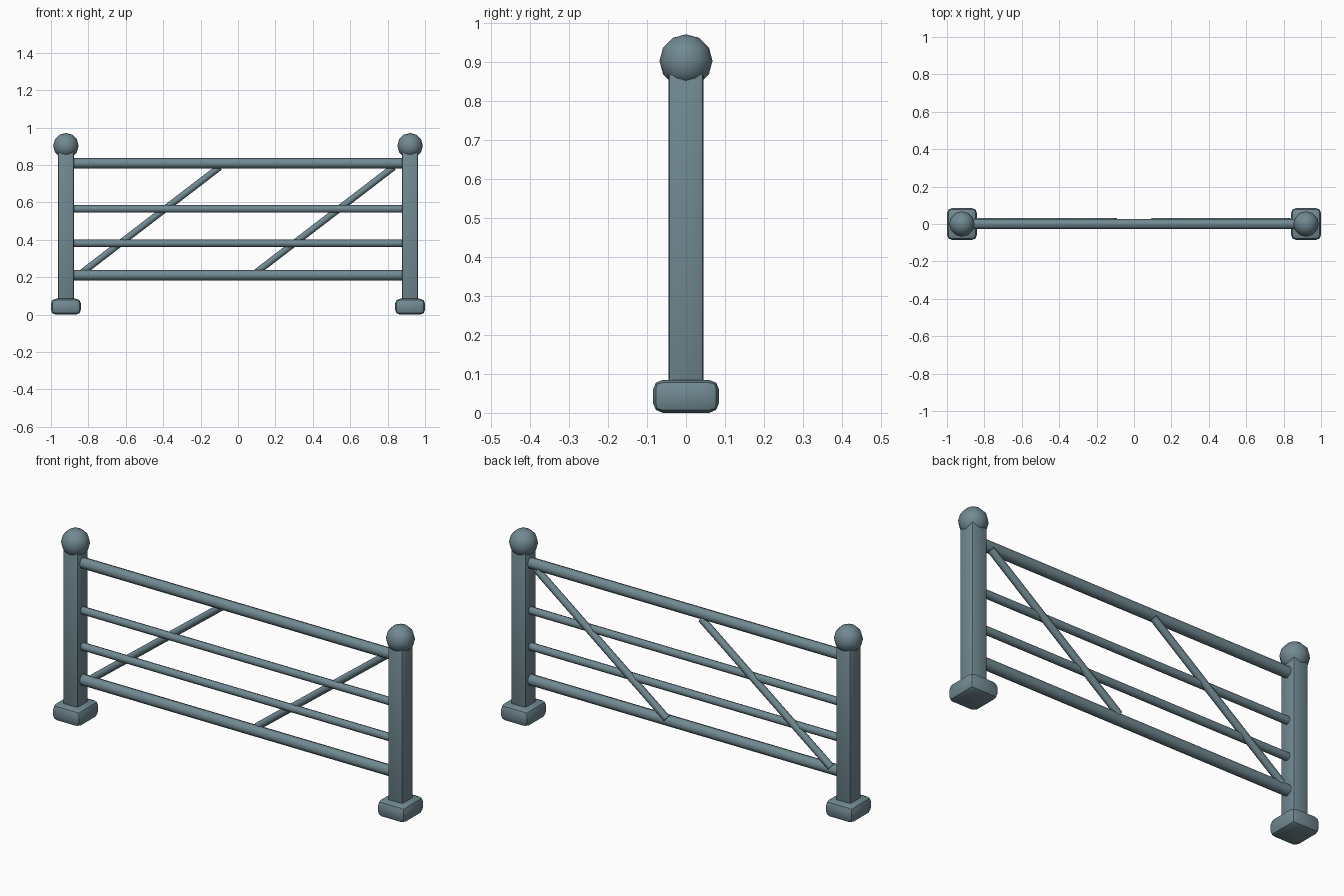
import bpy
from mathutils import Vector

if "Cube" in bpy.data.objects:
    bpy.data.objects.remove(bpy.data.objects["Cube"])

paint = bpy.data.materials.new("slate_paint")
paint.diffuse_color = (0.165, 0.25, 0.285, 1)
paint.use_nodes = True
paint.node_tree.nodes["Principled BSDF"].inputs["Base Color"].default_value = paint.diffuse_color


def finish(ob, name, angle=0.9):
    ob.name = name
    ob.data.materials.append(paint)
    bpy.ops.object.select_all(action='DESELECT')
    ob.select_set(True)
    bpy.context.view_layer.objects.active = ob
    bpy.ops.object.shade_smooth_by_angle(angle=angle)


def block(name, loc, size, bevel, segments):
    bpy.ops.mesh.primitive_cube_add(size=1, location=loc)
    ob = bpy.context.object
    ob.scale = size
    bpy.ops.object.transform_apply(location=False, rotation=False, scale=True)
    mod = ob.modifiers.new("bevel", 'BEVEL')
    mod.width = bevel
    mod.segments = segments
    bpy.ops.object.modifier_apply(modifier="bevel")
    finish(ob, name, 0.5)


def bar(name, a, b, radius):
    a, b = Vector(a), Vector(b)
    bpy.ops.mesh.primitive_cylinder_add(vertices=8, radius=radius,
                                        depth=(b - a).length, location=(a + b) / 2)
    ob = bpy.context.object
    ob.rotation_euler = (b - a).to_track_quat('Z', 'Y').to_euler()
    finish(ob, name)


# Posts with footings and ball finials
for side, x in (("left", -0.92), ("right", 0.92)):
    block(side + "_footing", (x, 0, 0.0425), (0.16, 0.17, 0.085), 0.026, 2)
    block(side + "_post", (x, 0, 0.475), (0.085, 0.09, 0.83), 0.011, 2)
    bpy.ops.mesh.primitive_uv_sphere_add(segments=12, ring_count=6, radius=0.068,
                                         location=(x, 0, 0.903))
    finish(bpy.context.object, side + "_finial")

# Horizontal rails, thick at top and bottom
for name, z, r in (("bottom_rail", 0.211, 0.028), ("lower_rail", 0.381, 0.02),
                   ("upper_rail", 0.565, 0.02), ("top_rail", 0.809, 0.028)):
    bar(name, (-0.89, 0, z), (0.89, 0, z), r)

# Diagonal braces set toward the back
for name, x in (("left_brace", -0.465), ("right_brace", 0.465)):
    bar(name, (x - 0.367, 0.015, 0.226), (x + 0.367, 0.015, 0.789), 0.018)
